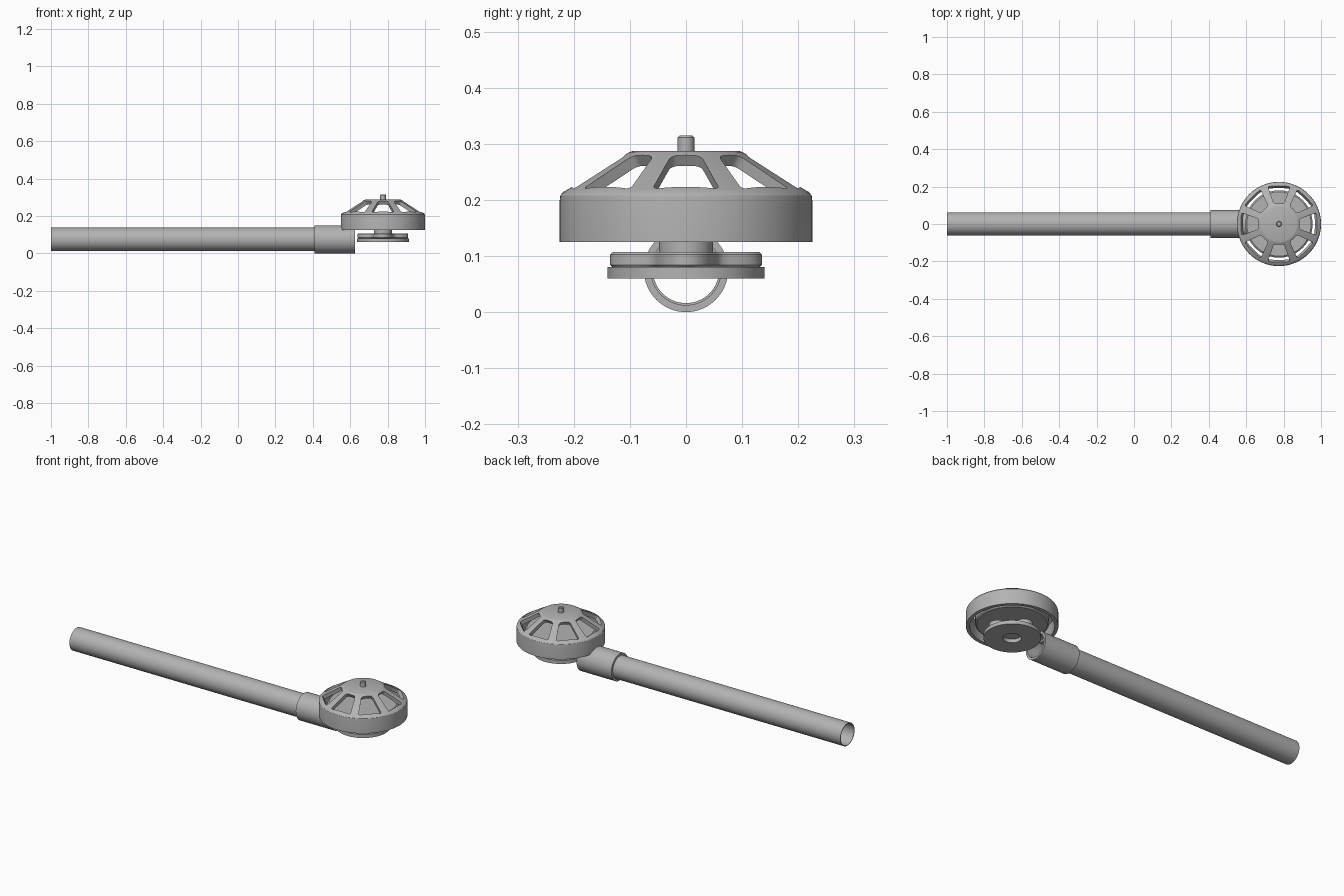
import bpy
import bmesh
from math import cos, sin, tau
from mathutils import Matrix, Vector

old = bpy.data.objects.get("Cube")
if old:
    bpy.data.objects.remove(old, do_unlink=True)

grey = bpy.data.materials.new("plain_grey")
grey.use_nodes = True
colour = (0.45, 0.45, 0.45, 1)
grey.diffuse_color = colour
grey.node_tree.nodes["Principled BSDF"].inputs["Base Color"].default_value = colour

ROTOR_X = 0.775
TUBE_Z = 0.075


def finish(bm, name, matrix=Matrix(), smooth=True):
    bmesh.ops.remove_doubles(bm, verts=bm.verts, dist=1e-5)
    bmesh.ops.recalc_face_normals(bm, faces=bm.faces)
    mesh = bpy.data.meshes.new(name)
    bm.to_mesh(mesh)
    bm.free()
    mesh.transform(matrix)
    mesh.materials.append(grey)
    ob = bpy.data.objects.new(name, mesh)
    bpy.context.collection.objects.link(ob)
    if smooth:
        smooth_object(ob)
    return ob


def smooth_object(ob):
    bpy.ops.object.select_all(action="DESELECT")
    ob.select_set(True)
    bpy.context.view_layer.objects.active = ob
    bpy.ops.object.shade_smooth_by_angle(angle=0.5)


def lathe(name, profile, matrix, segments=64, smooth=True):
    """Revolve a closed (radius, height) outline around z."""
    bm = bmesh.new()
    rings = []
    for i in range(segments):
        a = tau * i / segments
        rings.append([bm.verts.new((r * cos(a), r * sin(a), z)) for r, z in profile])
    n = len(profile)
    for i in range(segments):
        p, q = rings[i], rings[(i + 1) % segments]
        for j in range(n):
            k = (j + 1) % n
            if profile[j][0] or profile[k][0]:
                bm.faces.new((p[j], q[j], q[k], p[k]))
    bmesh.ops.dissolve_degenerate(bm, edges=bm.edges, dist=1e-6)
    return finish(bm, name, matrix, smooth)


def pipe(outer, inner, low, high):
    return [(inner, low), (outer, low), (outer, high), (inner, high)]


rotor = Matrix.Translation((ROTOR_X, 0, 0))
along_x = Matrix.Translation((0, 0, TUBE_Z)) @ Matrix.Rotation(tau / 4, 4, "Y")

# Hollow boom and its clamp sleeve
lathe("boom_tube", pipe(0.0625, 0.059, -1.0, 0.5), along_x)
lathe("boom_sleeve", pipe(0.075, 0.0625, 0.41, 0.625), along_x)

# Bell with a cylindrical wall, sloping roof and flat crown
bell = lathe("rotor_bell", [
    (0, 0.287), (0.095, 0.287), (0.101, 0.285), (0.21, 0.219), (0.219, 0.214),
    (0.224, 0.208), (0.225, 0.2), (0.225, 0.125), (0.207, 0.125),
    (0.207, 0.195), (0.2, 0.2), (0.095, 0.263), (0, 0.263)], rotor, 96, False)

# Eight rounded trapezoid openings cut square to the roof
bm = bmesh.new()
slope = Vector((0.109, 0, -0.066)).normalized()
normal = Vector((-slope.z, 0, slope.x))
inner_mid, outer_mid = Vector((0.11, 0, 0.2796)), Vector((0.203, 0, 0.2232))
corners = [inner_mid + Vector((0, -0.027, 0)), outer_mid + Vector((0, -0.06, 0)),
           outer_mid + Vector((0, 0.06, 0)), inner_mid + Vector((0, 0.027, 0))]
for i in range(8):
    turn = Matrix.Rotation(tau * i / 8, 3, "Z")
    low = [bm.verts.new(turn @ (c - normal * 0.04)) for c in corners]
    high = [bm.verts.new(turn @ (c + normal * 0.02)) for c in corners]
    bm.faces.new(low)
    bm.faces.new(high)
    for j in range(4):
        k = (j + 1) % 4
        bm.faces.new((low[j], low[k], high[k], high[j]))
    posts = [bm.edges.get((a, b)) for a, b in zip(low, high)]
    bmesh.ops.bevel(bm, geom=posts, offset=0.011, segments=4, profile=0.5,
                    affect="EDGES")
cutter = finish(bm, "window_cutter", rotor, False)
cutter.hide_render = True
cut = bell.modifiers.new("windows", "BOOLEAN")
cut.operation = "DIFFERENCE"
cut.solver = "EXACT"
cut.object = cutter
bpy.context.view_layer.objects.active = bell
bpy.ops.object.modifier_apply(modifier=cut.name)
bpy.data.objects.remove(cutter, do_unlink=True)
smooth_object(bell)

# Shaft tip above the crown
lathe("shaft_tip", [(0, 0.28), (0.015, 0.28), (0.015, 0.311), (0.011, 0.315),
                    (0, 0.315)], rotor, 32)

# Stator inside the bell and the neck below it
lathe("stator", [(0, 0.137), (0.172, 0.137), (0.18, 0.143), (0.18, 0.192),
                 (0.172, 0.198), (0, 0.198)], rotor)
lathe("stator_neck", [(0, 0.1), (0.048, 0.1), (0.048, 0.145), (0, 0.145)], rotor)

# Four-lobed motor foot with softened edges
bm = bmesh.new()
steps = 96
layers = []
for inset, z in ((0.004, 0.08), (0, 0.084), (0, 0.103), (0.004, 0.107)):
    ring = []
    for i in range(steps):
        a = tau * i / steps
        r = 0.111 + 0.024 * cos(4 * a) - inset
        ring.append(bm.verts.new((r * cos(a), r * sin(a), z)))
    layers.append(ring)
for lower, upper in zip(layers, layers[1:]):
    for i in range(steps):
        k = (i + 1) % steps
        bm.faces.new((lower[i], lower[k], upper[k], upper[i]))
bm.faces.new(layers[0])
bm.faces.new(layers[-1])
finish(bm, "motor_foot", rotor)

# Round mounting plate with a centre hole
lathe("mounting_plate", pipe(0.14, 0.045, 0.06, 0.08), rotor)
